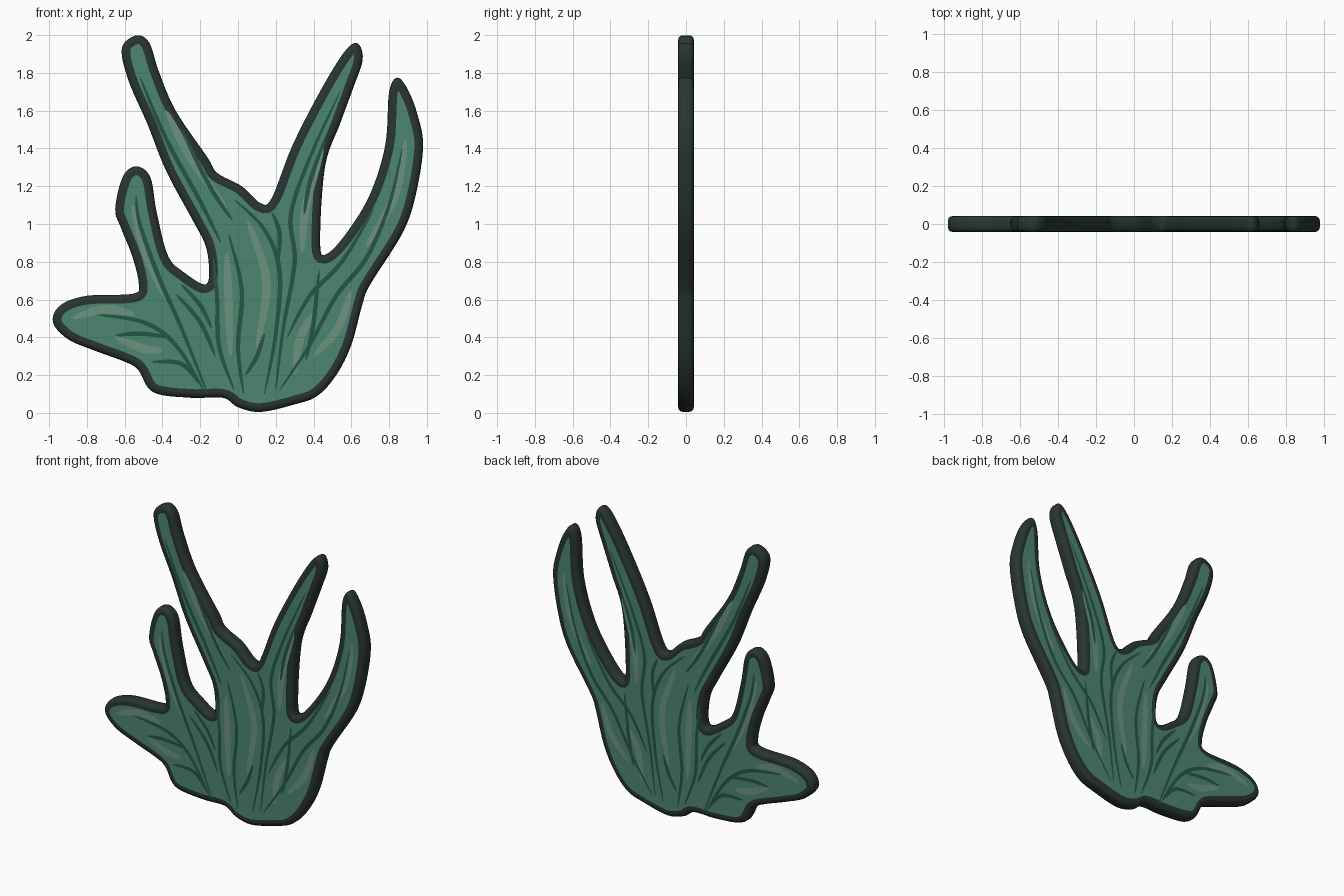
import bpy, math
from mathutils import Vector
from mathutils.geometry import intersect_point_line, tessellate_polygon

if "Cube" in bpy.data.objects:
    bpy.data.objects.remove(bpy.data.objects["Cube"])

HALF = 0.042    # half thickness of the cutout
ROUND = 0.026   # edge rounding radius


def material(name, rgb):
    m = bpy.data.materials.new(name)
    m.diffuse_color = (*rgb, 1)
    m.use_nodes = True
    m.node_tree.nodes["Principled BSDF"].inputs["Base Color"].default_value = m.diffuse_color
    return m


DARK = material("dark_edge", (0.022, 0.035, 0.034))
GREEN = material("leaf_green", (0.075, 0.24, 0.16))
VEIN = material("vein_green", (0.018, 0.09, 0.06))
PALE = material("pale_green", (0.15, 0.29, 0.22))


def spline(pts, closed, steps):
    """Catmull-Rom sampling of (x, z) points."""
    p = [Vector(q) for q in pts]
    n, out = len(p), []
    pick = (lambda i: p[i % n]) if closed else (lambda i: p[max(0, min(n - 1, i))])
    for i in range(n if closed else n - 1):
        a, b, c, d = (pick(i + k) for k in (-1, 0, 1, 2))
        for s in range(steps):
            t = s / steps
            out.append(0.5 * (2 * b + (c - a) * t + (2 * a - 5 * b + 4 * c - d) * t * t
                              + (3 * b - a - 3 * c + d) * t ** 3))
    return out if closed else out + [p[-1]]


def add_mesh(name, verts, faces, mat, smooth=False):
    me = bpy.data.meshes.new(name)
    me.from_pydata(verts, [], faces)
    me.materials.append(mat)
    ob = bpy.data.objects.new(name, me)
    bpy.context.collection.objects.link(ob)
    if smooth:
        bpy.context.view_layer.objects.active = ob
        ob.select_set(True)
        bpy.ops.object.shade_smooth_by_angle(angle=math.radians(40))
        ob.select_set(False)
    return ob


def inset(loop, d):
    """Move a clockwise loop inward by d along its normals."""
    out = []
    for i, p in enumerate(loop):
        t = (loop[(i + 1) % len(loop)] - loop[i - 1]).normalized()
        out.append(p + Vector((t.y, -t.x)) * d)
    return out


def gap(p, loop):
    """Distance from a point to the loop."""
    best = 9
    for a, b in zip(loop, loop[1:] + loop[:1]):
        q, t = intersect_point_line(p, a, b)
        q = a.lerp(b, max(0, min(1, t)))
        best = min(best, (p - q).length)
    return best


def fill(loop):
    return [tuple(t) for t in tessellate_polygon([[Vector((p.x, p.y, 0)) for p in loop]])]


def oriented(tris, loop, front):
    """Wind triangles to face -y (front) or +y (back)."""
    out = []
    for a, b, c in tris:
        ccw = (loop[b] - loop[a]).cross(loop[c] - loop[a]) > 0
        out.append((a, b, c) if ccw == front else (a, c, b))
    return out


def both_sides(name, loop, tris, y, mat):
    for side, front in (("front", True), ("back", False)):
        yy = -y if front else y
        add_mesh(f"{name}_{side}", [(p.x, yy, p.y) for p in loop],
                 oriented(tris, loop, front), mat)


# Silhouette, clockwise from the base: left leaves, then right leaves
left = [(.12, .005), (0, .03), (-.08, .08), (-.25, .08), (-.45, .11), (-.53, .23), (-.61, .275),
        (-.76, .33), (-.9, .39), (-.98, .48), (-.94, .57), (-.8, .62), (-.56, .63), (-.525, .68),
        (-.56, .83), (-.62, .98), (-.65, 1.08), (-.61, 1.25), (-.54, 1.305), (-.465, 1.25),
        (-.43, 1.06), (-.37, .83), (-.28, .74), (-.18, .68), (-.153, .73), (-.17, .88),
        (-.24, 1.02), (-.38, 1.28), (-.48, 1.53), (-.58, 1.76), (-.615, 1.93), (-.54, 1.998),
        (-.47, 1.96), (-.42, 1.81), (-.33, 1.6), (-.16, 1.35), (-.11, 1.27), (.02, 1.2)]
right = [(.12, 1.11), (.18, 1.14), (.29, 1.42), (.45, 1.73), (.57, 1.92), (.635, 1.955),
         (.66, 1.87), (.61, 1.72), (.54, 1.53), (.46, 1.3), (.435, .89), (.475, .845),
         (.58, .96), (.7, 1.16), (.78, 1.42), (.8, 1.7), (.845, 1.775), (.9, 1.71),
         (.95, 1.58), (.98, 1.41), (.94, 1.15), (.87, .95), (.7, .68), (.66, .58),
         (.6, .36), (.52, .2), (.42, .09), (.3, .045)]
outline = spline(left + right, True, 6)
n = len(outline)

# Plant body: rounded-edge slab made of stacked inset rings
verts, rings = [], []
angles = [math.radians(a) for a in (90, 60, 30, 0)]
levels = [(-(HALF - ROUND) - ROUND * math.sin(a), ROUND * (1 - math.cos(a))) for a in angles]
levels += [(-y, d) for y, d in reversed(levels)]
for y, d in levels:
    verts += [(p.x, y, p.y) for p in inset(outline, d)]
faces = [(r * n + i, (r + 1) * n + i, (r + 1) * n + (i + 1) % n, r * n + (i + 1) % n)
         for r in range(len(levels) - 1) for i in range(n)]
cap = inset(outline, ROUND)
tris = fill(cap)
faces += oriented(tris, cap, True)
last = (len(levels) - 1) * n
faces += [tuple(last + k for k in f) for f in oriented(tris, cap, False)]
add_mesh("plant_body", verts, faces, DARK, True)

# Green leaf faces inside the dark border
border = 0.046
panel = [p for p in inset(outline, border) if gap(p, outline) > border * 0.96]
both_sides("leaf_face", panel, fill(panel), HALF + 0.001, GREEN)


def ribbon(name, path, width, y, mat):
    """Flat tapered stroke on both faces."""
    pts = spline(path, False, 6)
    lhs, rhs = [], []
    for i, p in enumerate(pts):
        t = (pts[min(i + 1, len(pts) - 1)] - pts[max(i - 1, 0)]).normalized()
        w = width * (0.15 + 0.85 * math.sin(math.pi * i / (len(pts) - 1)) ** 0.6) / 2
        lhs.append(p + Vector((-t.y, t.x)) * w)
        rhs.append(p - Vector((-t.y, t.x)) * w)
    m = len(pts)
    quads = [(i, i + 1, m + i + 1, m + i) for i in range(m - 1)]
    tri = [t for a, b, c, d in quads for t in ((a, b, c), (a, c, d))]
    both_sides(name, lhs + rhs, tri, y, mat)


# Pale streaks
streaks = [[(.1, .35), (.15, .7), (.05, 1.02)], [(-.88, .5), (-.7, .55), (-.55, .52)],
           [(.34, .85), (.36, 1.1), (.45, 1.4)], [(.4, .3), (.53, .45), (.6, .65)],
           [(-.04, .3), (-.05, .6), (-.06, .85)], [(-.06, 1.08), (-.25, 1.35), (-.38, 1.6)],
           [(-.38, .6), (-.49, .85), (-.56, 1.1)], [(.3, .2), (.33, .4), (.42, .55)],
           [(.68, .88), (.83, 1.15), (.89, 1.45)], [(-.65, .4), (-.5, .34), (-.4, .33)]]
for k, s in enumerate(streaks):
    ribbon(f"pale_streak_{k}", s, 0.045, HALF + 0.0016, PALE)

# Dark veins
left_veins = [[(-.02, .12), (-.1, .35), (-.11, .6), (-.13, .82)],
              [(-.16, .1), (-.3, .45), (-.42, .72), (-.52, 1), (-.54, 1.15)],
              [(-.18, .12), (-.33, .36), (-.5, .48), (-.75, .52)],
              [(-.36, .4), (-.52, .42), (-.65, .41)], [(-.2, .15), (-.3, .26), (-.46, .27)],
              [(-.12, .3), (-.2, .48), (-.33, .63)], [(-.14, .45), (-.2, .57), (-.3, .68)],
              [(-.09, .9), (-.2, 1.12), (-.38, 1.45), (-.52, 1.78)],
              [(-.03, 1.02), (-.15, 1.2), (-.3, 1.5)]]
right_veins = [[(.03, .1), (0, .35), (.02, .65), (-.05, .95)],
               [(.14, .1), (.2, .42), (.22, .75), (.14, .97), (-.02, 1.13)],
               [(.2, .12), (.24, .45), (.3, .8), (.28, 1.05), (.38, 1.35), (.54, 1.7)],
               [(.22, .12), (.38, .36), (.52, .62), (.68, .82), (.8, 1.1), (.87, 1.4)],
               [(.26, .4), (.38, .62), (.55, .8), (.72, 1.08)],
               [(.04, .2), (.1, .3), (.14, .42)], [(.36, .28), (.4, .48), (.43, .76)],
               [(.21, .78), (.22, .95), (.18, 1.06)], [(.35, 1.05), (.38, 1.22), (.46, 1.45)]]
for k, v in enumerate(left_veins + right_veins):
    ribbon(f"vein_{k}", v, 0.024, HALF + 0.0022, VEIN)
